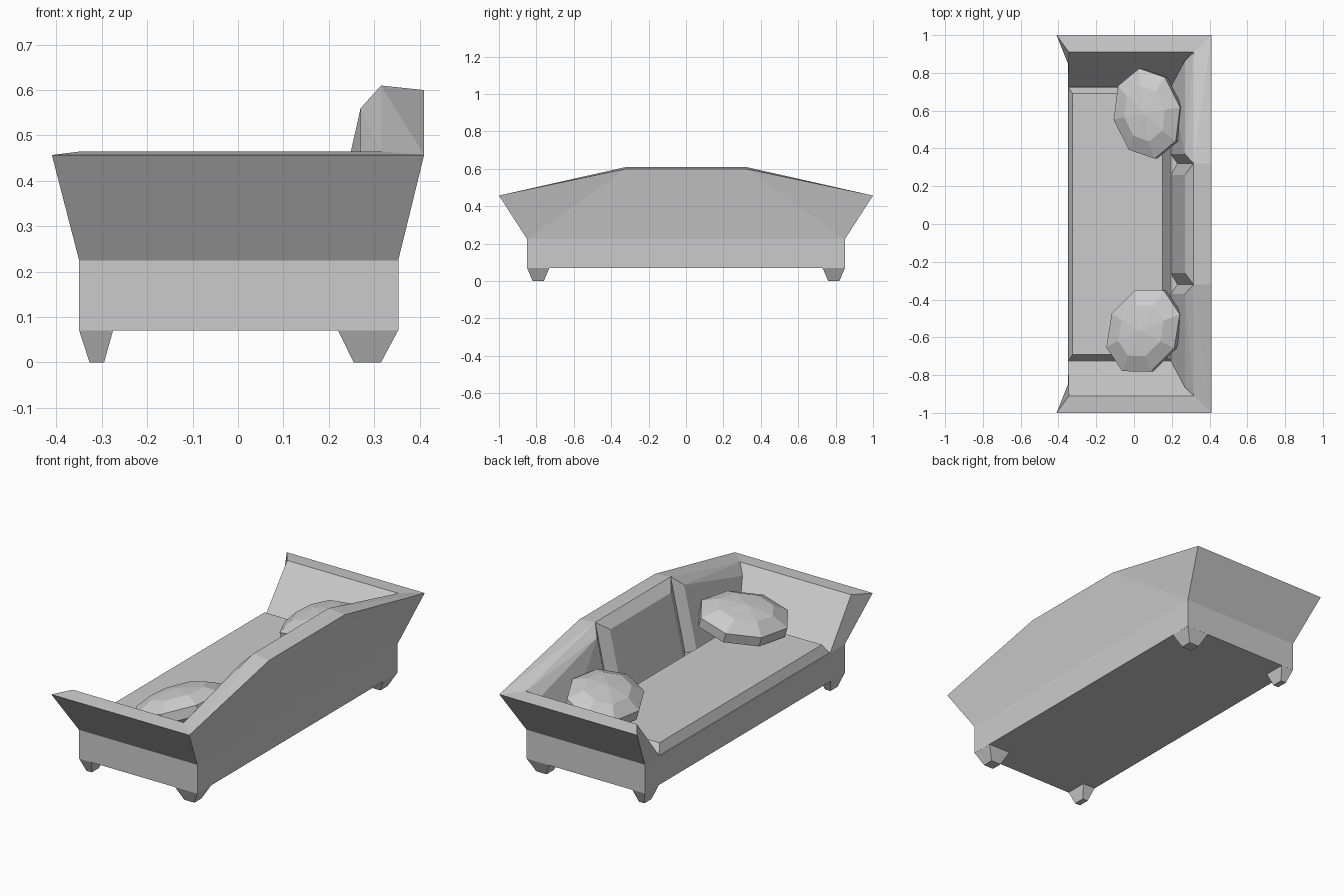
import bpy, bmesh
from math import radians
from mathutils import Matrix, Vector

if "Cube" in bpy.data.objects:
    bpy.data.objects.remove(bpy.data.objects["Cube"])


def finish(name, bm):
    bmesh.ops.recalc_face_normals(bm, faces=bm.faces)
    me = bpy.data.meshes.new(name)
    bm.to_mesh(me)
    bm.free()
    ob = bpy.data.objects.new(name, me)
    bpy.context.collection.objects.link(ob)
    return ob


def hull(name, pts):
    """Convex solid around a few corner points."""
    bm = bmesh.new()
    vs = [bm.verts.new(p) for p in pts]
    bmesh.ops.convex_hull(bm, input=vs)
    bmesh.ops.dissolve_limit(bm, angle_limit=radians(1), verts=bm.verts, edges=bm.edges)
    return finish(name, bm)


def frustum(name, low, high):
    """Tapered block; each rectangle is x0, x1, y0, y1, z."""
    return hull(name, [(x, y, r[4]) for r in (low, high) for x in r[:2] for y in r[2:4]])


# Sofa frame: one half with flared arm and raised back, mirrored across y
half = [(-.35, 0, .07), (.353, 0, .07), (.353, .85, .07), (-.35, .85, .07),
        (-.35, 0, .225), (.353, 0, .225), (.353, .85, .225), (-.35, .85, .225),
        (-.41, 1, .457), (.41, 1, .457), (.41, .32, .6), (.41, 0, .6),
        (-.345, .91, .465), (.315, .91, .465), (.315, .32, .61), (.315, 0, .61),
        (-.35, .725, .225), (.22, .725, .225), (.23, .32, .225), (.23, 0, .225)]
faces = ["0 3 2 1", "0 4 16 7 3", "3 7 6 2", "1 2 6 5", "7 8 9 6", "6 9 10",
         "6 10 11 5", "8 12 13 9", "9 13 14", "9 14 10", "10 14 15 11", "12 16 17 13",
         "7 16 12 8", "4 19 18 17 16", "13 17 18 14", "14 18 19 15"]
bm = bmesh.new()
vs = [bm.verts.new(p) for p in half]
for f in faces:
    bm.faces.new([vs[int(i)] for i in f.split()])
bmesh.ops.mirror(bm, geom=bm.verts[:] + bm.edges[:] + bm.faces[:], axis='Y', merge_dist=.001)
bmesh.ops.remove_doubles(bm, verts=bm.verts, dist=.001)
finish("sofa_frame", bm)

# Seat cushion with bevelled sides
frustum("seat_cushion", (-.348, .2, -.725, .725, .222), (-.325, .15, -.69, .69, .275))

# Back cushions: one in the middle, one on each side, with V grooves between
hull("back_cushion_middle", [(x, s * y, z) for s in (1, -1) for x, y, z in
     [(.315, .32, .61), (.27, .26, .56), (.195, .26, .225), (.23, .32, .225)]])
for s, side in ((1, "left"), (-1, "right")):
    hull("back_cushion_" + side, [(x, s * y, z) for x, y, z in
         [(.315, .32, .61), (.315, .91, .465), (.27, .37, .56), (.27, .865, .42),
          (.195, .37, .225), (.195, .725, .225), (.23, .32, .225), (.23, .725, .225)]])

    # Tapered legs
    y0, y1 = sorted((s * .73, s * .85))
    b = (y0 + .03, y1 - .03, 0)
    t = (y0, y1, .071)
    frustum("front_leg_" + side, (-.327, -.295, *b), (-.35, -.275, *t))
    frustum("rear_leg_" + side, (.255, .315, *b), (.22, .353, *t))


# Faceted throw pillows leaning towards the back
def pillow(name, loc, size, spin, tilt):
    bm = bmesh.new()
    bmesh.ops.create_uvsphere(bm, u_segments=8, v_segments=5, radius=1)
    m = (Matrix.Translation(loc) @ Matrix.Rotation(radians(tilt), 4, 'Y')
         @ Matrix.Rotation(radians(spin), 4, 'Z') @ Matrix.Diagonal(Vector((*size, 1))))
    bmesh.ops.transform(bm, matrix=m, verts=bm.verts)
    finish(name, bm)


pillow("pillow_left", (.075, .585, .362), (.195, .255, .085), 10, -16)
pillow("pillow_right", (.055, -.565, .362), (.205, .255, .085), -28, -16)
